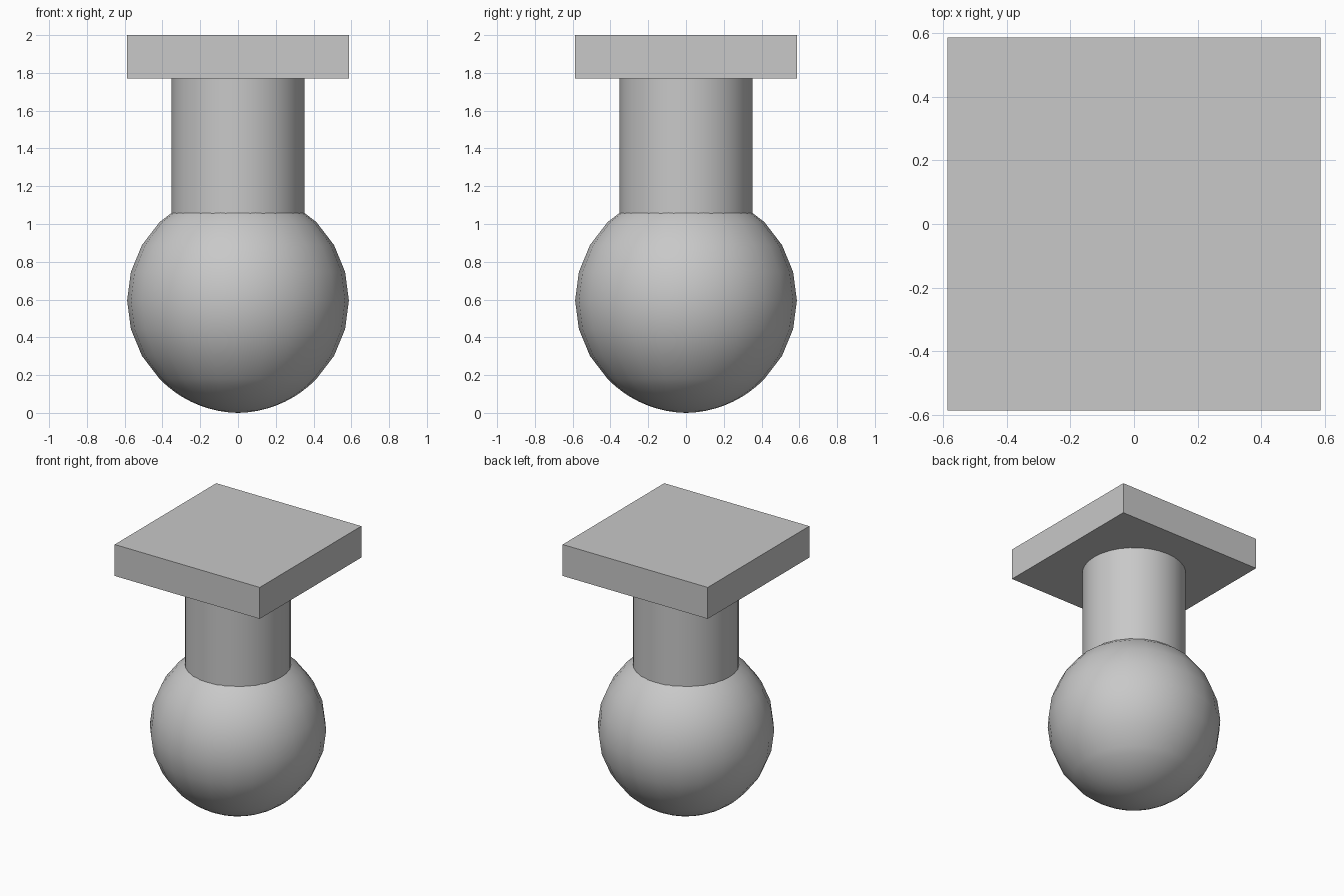
import bpy, bmesh
from math import sin, cos, radians
from mathutils import Matrix, Vector

if "Cube" in bpy.data.objects:
    bpy.data.objects.remove(bpy.data.objects["Cube"], do_unlink=True)

grey = bpy.data.materials.new("plain_grey")
grey.use_nodes = True
colour = (0.58, 0.58, 0.58, 1)
grey.diffuse_color = colour
grey.node_tree.nodes["Principled BSDF"].inputs["Base Color"].default_value = colour


def finish(name, bm, smooth=False):
    bmesh.ops.recalc_face_normals(bm, faces=bm.faces[:])
    mesh = bpy.data.meshes.new(name)
    bm.to_mesh(mesh)
    bm.free()
    mesh.materials.append(grey)
    obj = bpy.data.objects.new(name, mesh)
    bpy.context.collection.objects.link(obj)
    if smooth:
        bpy.ops.object.select_all(action='DESELECT')
        obj.select_set(True)
        bpy.context.view_layer.objects.active = obj
        bpy.ops.object.shade_smooth_by_angle(angle=radians(35))


HALF = 0.587          # half width of plate, radius of ball
PLATE_BASE, TOP = 1.77, 2.0
BALL_Z = 0.595

# Square top plate
bm = bmesh.new()
bmesh.ops.create_cube(bm, size=1, matrix=Matrix.Translation((0, 0, (PLATE_BASE + TOP) / 2))
                      @ Matrix.Diagonal((2 * HALF, 2 * HALF, TOP - PLATE_BASE, 1)))
finish("top_plate", bm)

# Round neck, sunk into the ball
neck_base = 0.95
bm = bmesh.new()
bmesh.ops.create_cone(bm, cap_ends=True, segments=32, radius1=0.352, radius2=0.352,
                      depth=PLATE_BASE - neck_base,
                      matrix=Matrix.Translation((0, 0, (PLATE_BASE + neck_base) / 2)))
finish("neck", bm, smooth=True)

# Ball turned from a profile, with finer rings on the bottom cap
bm = bmesh.new()
latitudes = list(range(-90, -45, 5)) + list(range(-45, 91, 15))
profile = []
for a in latitudes:
    sag = max(0, -a - 45) / 45 * (BALL_Z - HALF)
    r = HALF + sag
    profile.append(bm.verts.new((r * cos(radians(a)), 0, BALL_Z + r * sin(radians(a)))))
edges = [bm.edges.new(pair) for pair in zip(profile, profile[1:])]
bmesh.ops.spin(bm, geom=profile + edges, cent=Vector((0, 0, 0)), axis=Vector((0, 0, 1)),
               angle=radians(360), steps=24)
bmesh.ops.remove_doubles(bm, verts=bm.verts[:], dist=0.0005)
finish("ball", bm, smooth=True)
